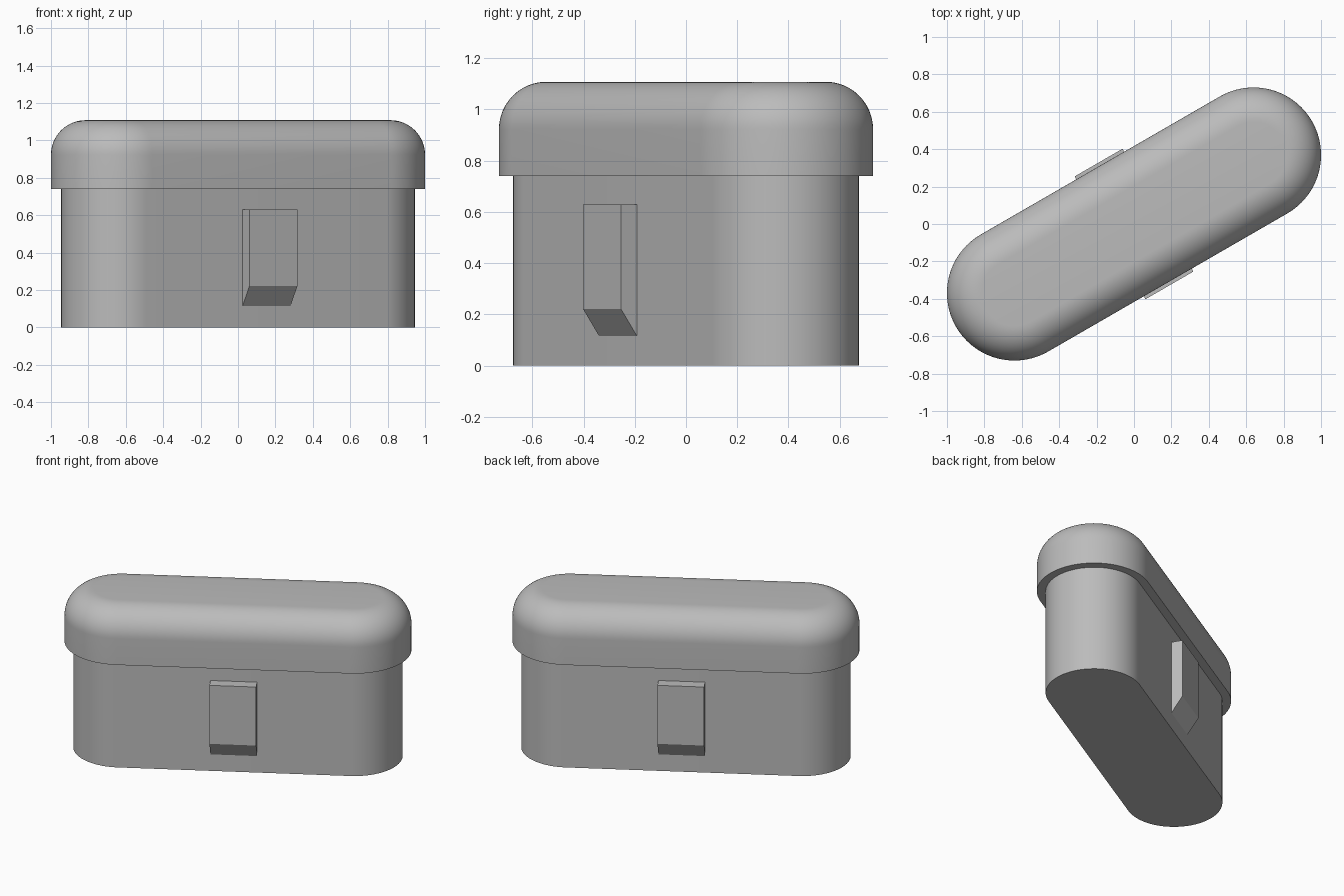
import bpy
import bmesh
from math import sin, cos, pi, radians

TURN = radians(30)      # the whole case stands turned about z
HALF = 0.738            # distance from centre to each round end's axis
BODY_R, LID_R, FILLET = 0.306, 0.361, 0.185
SEGS = 48               # segments per round end

cube = bpy.data.objects.get("Cube")
if cube:
    bpy.data.objects.remove(cube, do_unlink=True)

grey = bpy.data.materials.new("plain grey")
grey.use_nodes = True
colour = (0.5, 0.5, 0.5, 1)
grey.diffuse_color = colour
grey.node_tree.nodes["Principled BSDF"].inputs["Base Color"].default_value = colour


def finish(name, bm, turn):
    bmesh.ops.recalc_face_normals(bm, faces=bm.faces)
    mesh = bpy.data.meshes.new(name)
    bm.to_mesh(mesh)
    bm.free()
    mesh.materials.append(grey)
    obj = bpy.data.objects.new(name, mesh)
    obj.rotation_euler.z = turn
    bpy.context.collection.objects.link(obj)
    bpy.ops.object.select_all(action='DESELECT')
    obj.select_set(True)
    bpy.context.view_layer.objects.active = obj
    bpy.ops.object.shade_smooth_by_angle(angle=radians(30))
    return obj


def slot_ring(bm, r, z):
    """Ring of vertices around a slot with round ends."""
    ring = []
    for side in (1, -1):
        for i in range(SEGS + 1):
            a = -pi / 2 + pi * i / SEGS
            ring.append(bm.verts.new((side * (HALF + r * cos(a)), side * r * sin(a), z)))
    return ring


def slot_solid(name, profile):
    """Closed solid lofted through (radius, height) pairs."""
    bm = bmesh.new()
    rings = [slot_ring(bm, r, z) for r, z in profile]
    n = len(rings[0])
    for low, high in zip(rings, rings[1:]):
        for i in range(n):
            j = (i + 1) % n
            bm.faces.new((low[i], low[j], high[j], high[i]))
    bm.faces.new(rings[0][::-1])
    bm.faces.new(rings[-1])
    return finish(name, bm, TURN)


def clip(name, turn):
    """Side clip with a slanted underside, extruded across its width."""
    bm = bmesh.new()
    side = [(-0.29, 0.115), (-BODY_R, 0.115), (-0.379, 0.222), (-0.379, 0.63), (-0.29, 0.63)]
    face = bm.faces.new([bm.verts.new((-0.148, y, z)) for y, z in side])
    out = bmesh.ops.extrude_face_region(bm, geom=[face])
    moved = [v for v in out["geom"] if isinstance(v, bmesh.types.BMVert)]
    bmesh.ops.translate(bm, verts=moved, vec=(0.296, 0, 0))
    return finish(name, bm, turn)


# Body
slot_solid("case_body", [(BODY_R, 0), (BODY_R, 0.75)])

# Lid with a rounded top edge
TOP = 1.108
arc = [(LID_R - FILLET * (1 - cos(a)), TOP - FILLET * (1 - sin(a)))
       for a in (pi / 2 * i / 16 for i in range(17))]
slot_solid("case_lid", [(LID_R, 0.74)] + arc)

# Clips on both long sides
clip("front_clip", TURN)
clip("back_clip", TURN + pi)
